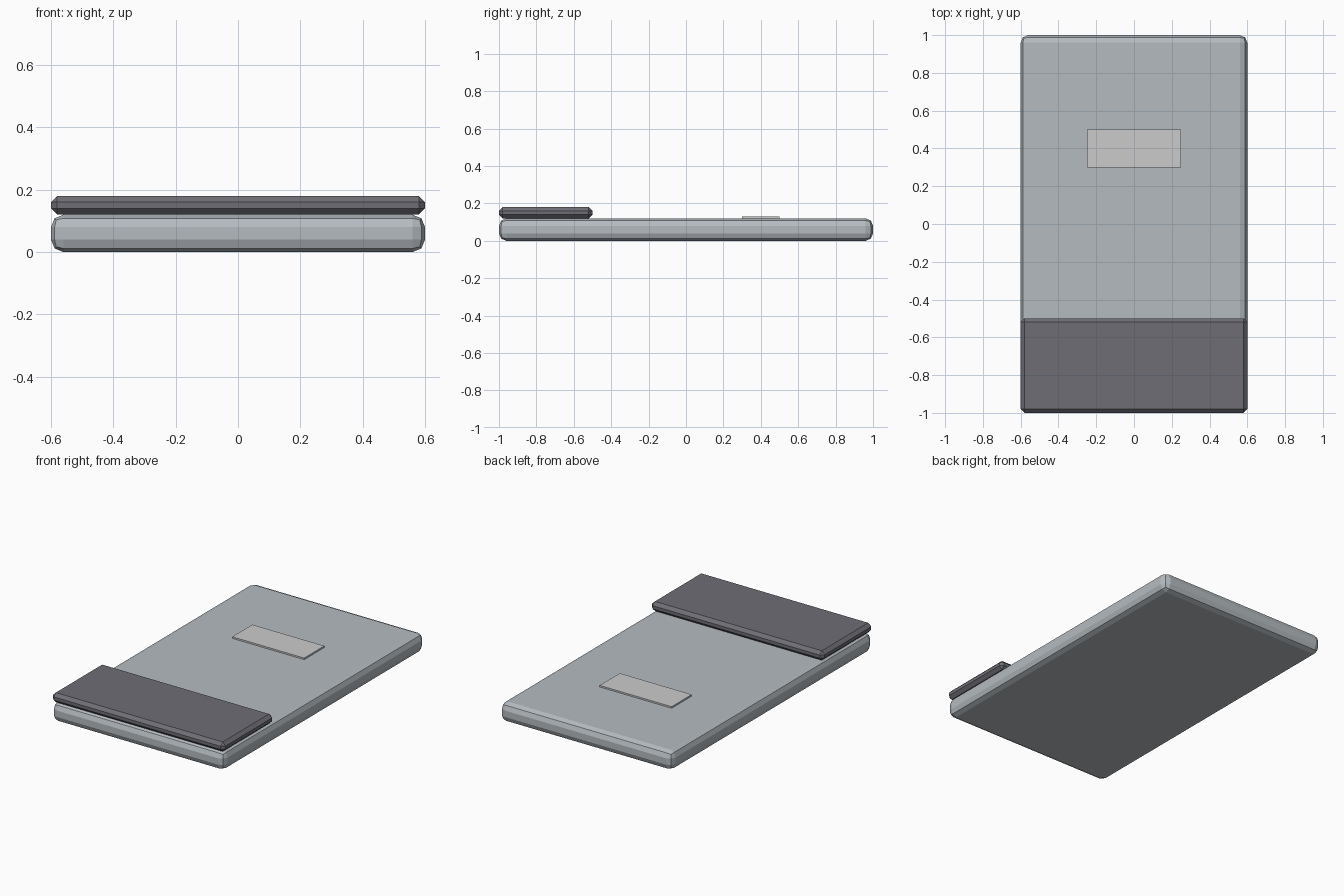
import bpy

if "Cube" in bpy.data.objects:
    bpy.data.objects.remove(bpy.data.objects["Cube"])


def make_box(name, x, y, z, bevel=0.0, segments=1, color=None):
    """Box spanning the given (min, max) ranges, with optional bevelled edges."""
    centre = [(a + b) / 2 for a, b in (x, y, z)]
    bpy.ops.mesh.primitive_cube_add(size=1, location=centre)
    ob = bpy.context.object
    ob.name = name
    ob.scale = [b - a for a, b in (x, y, z)]
    bpy.ops.object.transform_apply(location=False, rotation=False, scale=True)
    if bevel:
        mod = ob.modifiers.new("Bevel", 'BEVEL')
        mod.width = bevel
        mod.segments = segments
    if color:
        mat = bpy.data.materials.new(name + "_color")
        mat.diffuse_color = (*color, 1)
        mat.use_nodes = True
        mat.node_tree.nodes["Principled BSDF"].inputs["Base Color"].default_value = mat.diffuse_color
        ob.data.materials.append(mat)
    return ob


# Rounded main slab
make_box("body", (-0.6, 0.6), (-1, 1), (0, 0.12), 0.04, 2, (0.46, 0.50, 0.53))

# Dark chamfered flap across the front end
make_box("flap", (-0.6, 0.6), (-1, -0.5), (0.12, 0.18), 0.02, 1, (0.16, 0.155, 0.18))

# Thin plain label plate
make_box("label", (-0.25, 0.25), (0.3, 0.5), (0.12, 0.13))
